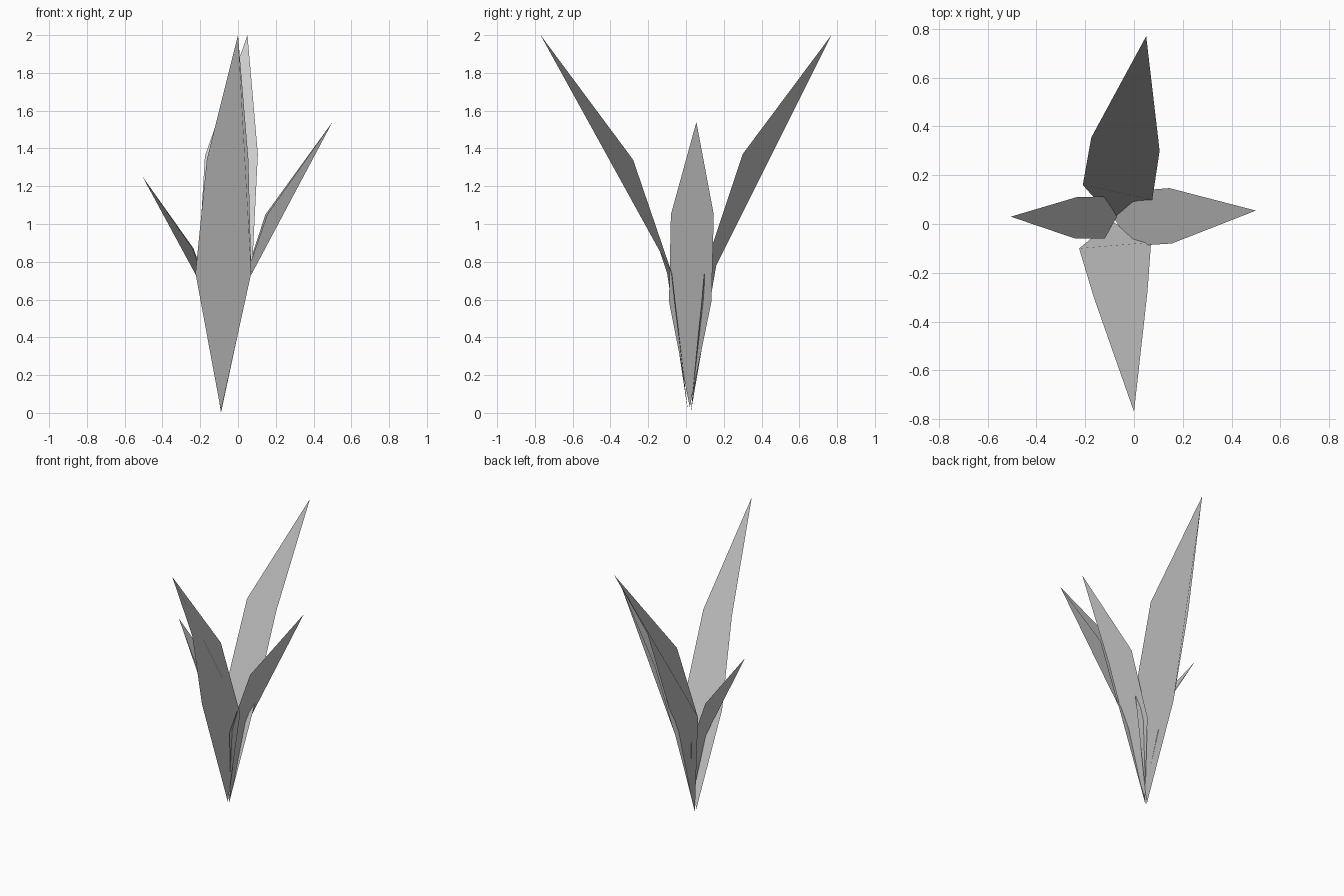
import bpy
from mathutils.geometry import normal
from mathutils import Vector


def leaf(name, base, low_a, high_a, tip, high_b, low_b):
    # One folded six-sided blade, creased in a fan from its first low corner,
    # with a single shared normal so the blade shades evenly
    pts = [base, low_a, high_a, tip, high_b, low_b]
    fan = [(1, 2, 3), (1, 3, 4), (1, 4, 5), (1, 5, 0)]
    mesh = bpy.data.meshes.new(name)
    mesh.from_pydata(pts, [], fan)
    mesh.update()
    n = normal([Vector(p) for p in pts])
    mesh.normals_split_custom_set([n] * len(mesh.loops))
    bpy.context.collection.objects.link(bpy.data.objects.new(name, mesh))


# Tall pair of leaves, leaning to the front and back
leaf("front_leaf", (-0.09, 0.01, 0.01), (0.07, -0.075, 0.74), (0.055, -0.28, 1.34),
     (0, -0.77, 2), (-0.165, -0.30, 1.34), (-0.225, -0.10, 0.74))
leaf("back_leaf", (-0.09, 0.025, 0), (-0.21, 0.16, 0.78), (-0.175, 0.355, 1.36),
     (0.05, 0.77, 2), (0.105, 0.30, 1.37), (0.075, 0.10, 0.77))

# Shorter pair of leaves, leaning to the sides
leaf("right_leaf", (-0.08, 0.02, 0.03), (-0.005, 0.135, 0.59), (0.145, 0.147, 1.05),
     (0.5, 0.055, 1.54), (0.155, -0.08, 1.05), (-0.005, -0.09, 0.59))
leaf("left_leaf", (-0.07, 0.03, 0.09), (-0.12, -0.06, 0.54), (-0.24, -0.06, 0.87),
     (-0.505, 0.03, 1.25), (-0.235, 0.11, 0.87), (-0.12, 0.113, 0.54))
